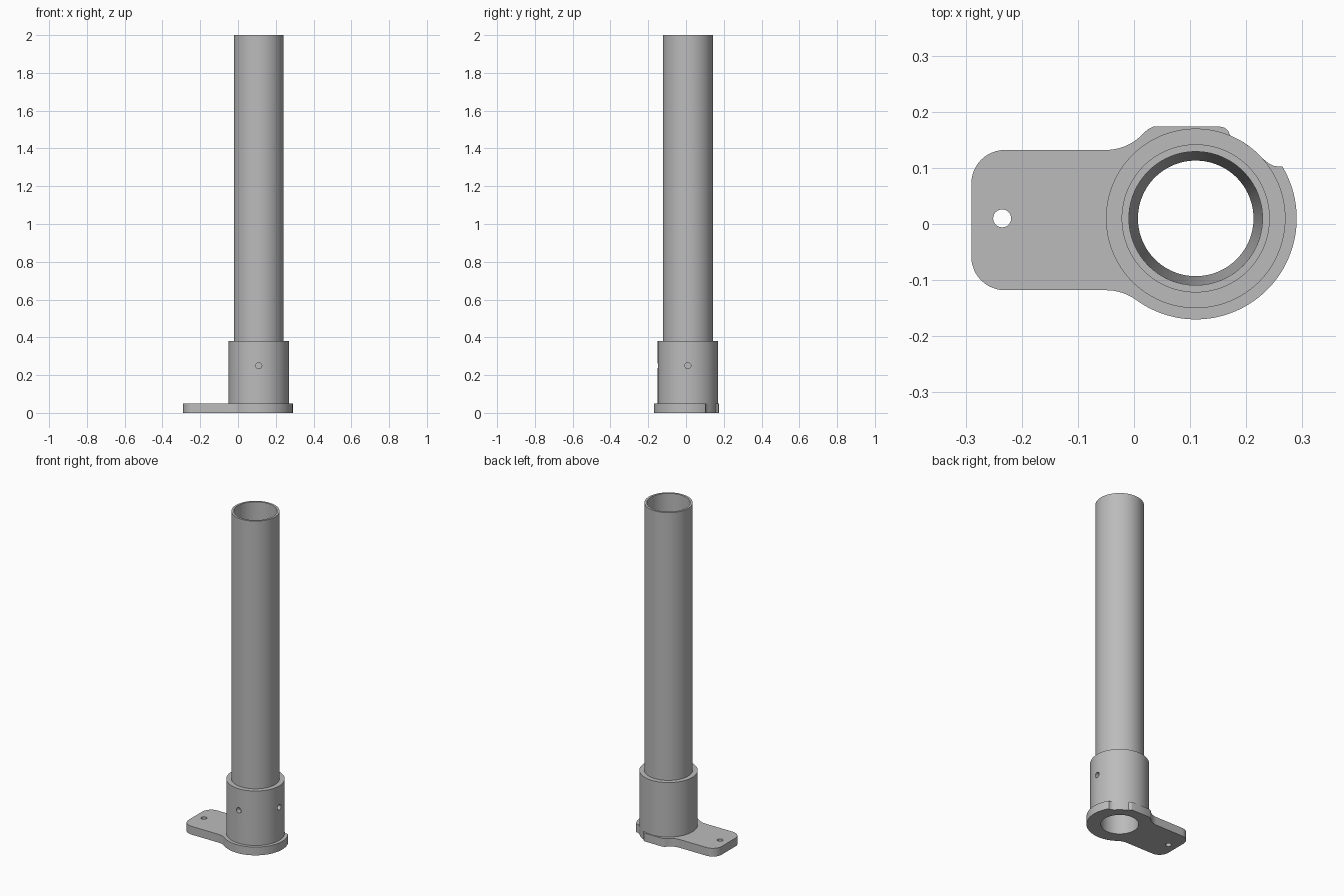
import bpy, bmesh, math
from mathutils import Matrix

if "Cube" in bpy.data.objects:
    bpy.data.objects.remove(bpy.data.objects["Cube"])

CX, CY = 0.11, 0.01          # axis of the tube
BASE_H, SLEEVE_TOP, TOP = 0.05, 0.38, 2.0

grey = bpy.data.materials.new("light grey")
grey.diffuse_color = (0.5, 0.5, 0.5, 1)
grey.use_nodes = True
grey.node_tree.nodes["Principled BSDF"].inputs["Base Color"].default_value = grey.diffuse_color


def finish(name, bm):
    bmesh.ops.recalc_face_normals(bm, faces=bm.faces)
    me = bpy.data.meshes.new(name)
    bm.to_mesh(me)
    bm.free()
    ob = bpy.data.objects.new(name, me)
    bpy.context.collection.objects.link(ob)
    me.materials.append(grey)
    return ob


def ring(name, profile, n=128):
    """Closed (radius, z) profile turned about the tube axis."""
    bm = bmesh.new()
    loops = [[bm.verts.new((CX + r * math.cos(2 * math.pi * i / n),
                            CY + r * math.sin(2 * math.pi * i / n), z)) for i in range(n)]
             for r, z in profile]
    for a, b in zip(loops, loops[1:] + loops[:1]):
        for i in range(n):
            j = (i + 1) % n
            bm.faces.new((a[i], a[j], b[j], b[i]))
    return finish(name, bm)


def arc(x, y, r, start, end, n):
    angles = [math.radians(start + (end - start) * i / n) for i in range(n + 1)]
    return [(x + r * math.cos(a), y + r * math.sin(a)) for a in angles]


def cut(ob, radius, length, centre, axis="Z", n=32):
    """Drill a round hole through an object."""
    rot = {"Z": Matrix(), "X": Matrix.Rotation(math.pi / 2, 4, "Y"),
           "Y": Matrix.Rotation(math.pi / 2, 4, "X")}[axis]
    bm = bmesh.new()
    bmesh.ops.create_cone(bm, cap_ends=True, segments=n, radius1=radius, radius2=radius,
                          depth=length, matrix=Matrix.Translation(centre) @ rot)
    tool = finish("hole_cutter", bm)
    tool.hide_render = True
    mod = ob.modifiers.new("hole", "BOOLEAN")
    mod.operation, mod.solver, mod.object = "DIFFERENCE", "EXACT", tool
    bpy.context.view_layer.objects.active = ob
    bpy.ops.object.modifier_apply(modifier=mod.name)
    bpy.data.objects.remove(tool)


# Base plate: round flange with a notch, blended into a mounting tab
outline = arc(-0.05, -0.21, 0.092, 90, 55, 8)
outline += arc(CX, CY, 0.18, -126, 31, 64)
outline += [(0.25, 0.103), (0.24, 0.108)]
outline += arc(CX, CY, 0.16, 42, 67.5, 12)
outline += [(0.168, 0.166), (0.161, 0.172), (0.15, 0.174), (0.035, 0.174), (0.025, 0.169)]
outline += arc(-0.05, 0.222, 0.09, 318, 270, 10)
outline += arc(-0.23, 0.072, 0.06, 90, 180, 12)
outline += arc(-0.23, -0.058, 0.06, 180, 270, 12)
bm = bmesh.new()
face = bm.faces.new([bm.verts.new((x, y, 0)) for x, y in outline])
up = bmesh.ops.extrude_face_region(bm, geom=[face])["geom"]
bmesh.ops.translate(bm, vec=(0, 0, BASE_H),
                    verts=[v for v in up if isinstance(v, bmesh.types.BMVert)])
base = finish("base_plate", bm)
cut(base, 0.103, 0.2, (CX, CY, 0), n=128)
cut(base, 0.016, 0.2, (-0.235, 0.01, 0))

# Sleeve with two set-screw holes, at the front and the right
sleeve = ring("sleeve", [(0.132, BASE_H), (0.16, BASE_H), (0.16, SLEEVE_TOP), (0.132, SLEEVE_TOP)])
cut(sleeve, 0.016, 0.1, (CX, CY - 0.15, 0.25), "Y")
cut(sleeve, 0.016, 0.1, (CX + 0.15, CY, 0.25), "X")

# Tall tube with a tapered bore
tube = ring("tube", [(0.103, BASE_H), (0.132, BASE_H), (0.132, TOP), (0.119, TOP)])

# Smooth the round walls, keep the rims sharp
bpy.ops.object.select_all(action="DESELECT")
for ob in (base, sleeve, tube):
    ob.select_set(True)
bpy.context.view_layer.objects.active = tube
bpy.ops.object.shade_smooth_by_angle(angle=math.radians(30))
